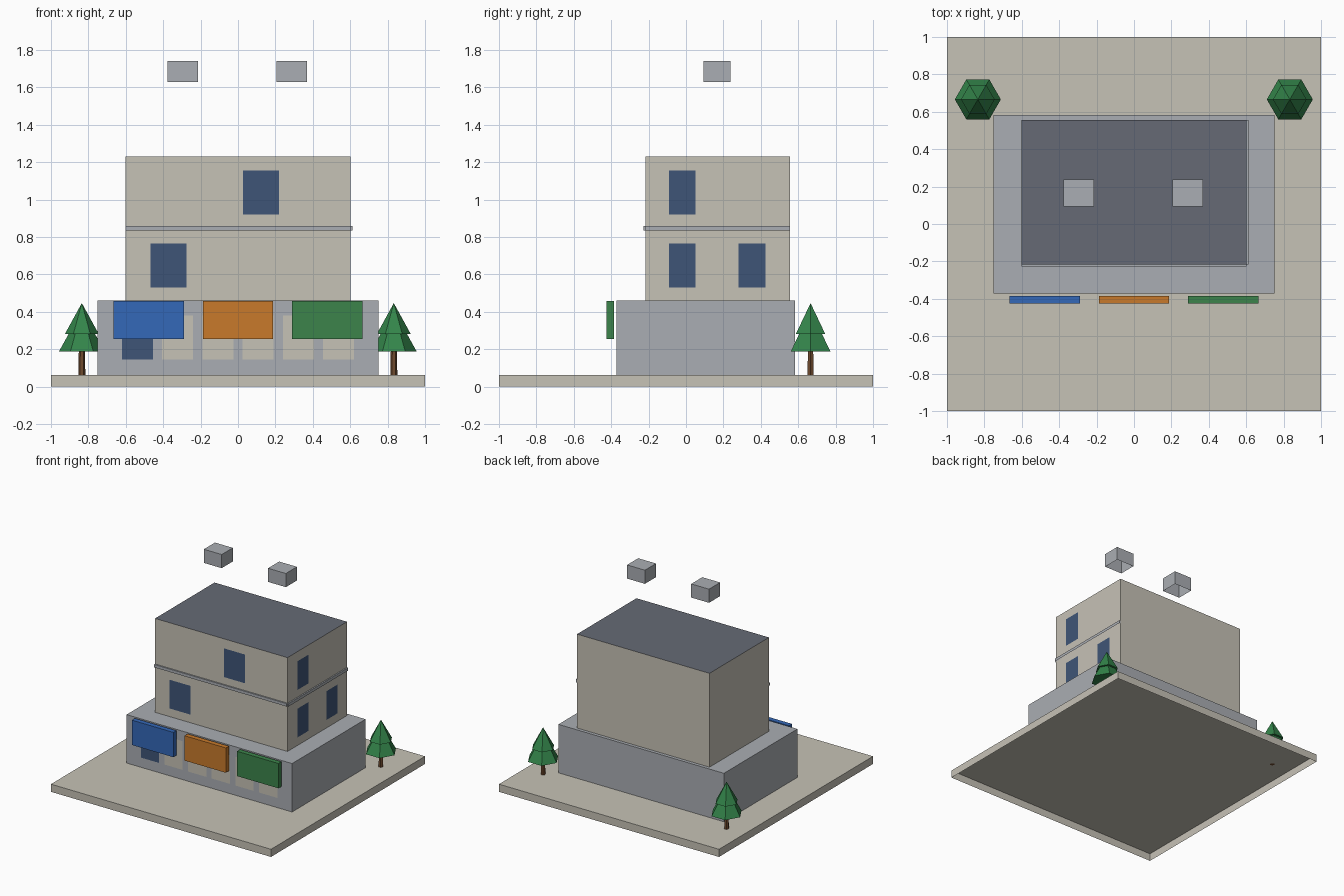
import bpy, bmesh
from math import radians
from mathutils import Matrix

if "Cube" in bpy.data.objects:
    bpy.data.objects.remove(bpy.data.objects["Cube"])


def material(name, hex_code):
    srgb = [int(hex_code[i:i + 2], 16) / 255 for i in (0, 2, 4)]
    rgba = [c / 12.92 if c < 0.04 else ((c + 0.055) / 1.055) ** 2.4 for c in srgb] + [1]
    mat = bpy.data.materials.new(name)
    mat.use_nodes = True
    mat.diffuse_color = rgba
    mat.node_tree.nodes["Principled BSDF"].inputs["Base Color"].default_value = rgba
    return mat


STONE = material("warm stone", "C6C2B6")
GREY = material("light grey", "AAAEB3")
ROOF = material("slate roof", "666A75")
GLASS = material("blue glass", "3F5577")
BLUE = material("awning blue", "3468B8")
ORANGE = material("awning orange", "C87A2B")
GREEN = material("awning green", "3C844B")
LEAF = material("leaf green", "33844A")
BARK = material("bark brown", "6E4A2E")


def finish(name, bm, *mats):
    mesh = bpy.data.meshes.new(name)
    bm.to_mesh(mesh)
    bm.free()
    for mat in mats:
        mesh.materials.append(mat)
    obj = bpy.data.objects.new(name, mesh)
    bpy.context.collection.objects.link(obj)
    return obj


def open_box(name, x, y, z, *mats):
    """Box from (min, max) ranges without underside; a second material goes on top."""
    bm = bmesh.new()
    size = Matrix.Diagonal((x[1] - x[0], y[1] - y[0], z[1] - z[0], 1))
    centre = Matrix.Translation([sum(r) / 2 for r in (x, y, z)])
    bmesh.ops.create_cube(bm, size=1, matrix=centre @ size)
    bm.normal_update()
    under = [f for f in bm.faces if f.normal.z < -0.5]
    bmesh.ops.delete(bm, geom=under, context="FACES")
    if len(mats) > 1:
        for f in bm.faces:
            f.material_index = int(f.normal.z > 0.5)
    return finish(name, bm, *mats)


def pane(name, centre, width, height, mat, side=False):
    """Flat upright pane facing the front, or +x when side is set."""
    bm = bmesh.new()
    turn = Matrix.Rotation(radians(90 if side else 0), 4, "Z") @ Matrix.Rotation(radians(90), 4, "X")
    size = Matrix.Diagonal((width, height, 1, 1))
    bmesh.ops.create_grid(bm, x_segments=1, y_segments=1, size=0.5,
                          matrix=Matrix.Translation(centre) @ turn @ size)
    return finish(name, bm, mat)


def cone(name, x, y, bottom, top, r1, r2, mat):
    bm = bmesh.new()
    bmesh.ops.create_cone(bm, cap_ends=True, segments=6, radius1=r1, radius2=r2, depth=top - bottom,
                          matrix=Matrix.Translation((x, y, (bottom + top) / 2))
                          @ Matrix.Rotation(radians(90), 4, "Z"))
    # Put a corner of the hexagon on the x axis
    far = max(v.co.x for v in bm.verts) - x
    if far < r1 * 0.95:
        bmesh.ops.rotate(bm, verts=bm.verts, cent=(x, y, 0),
                         matrix=Matrix.Rotation(radians(30), 3, "Z"))
    return finish(name, bm, mat)


# Ground slab, shop floor and upper block
open_box("ground_slab", (-1, 1), (-1, 1), (0, 0.063), STONE)
open_box("shop_floor", (-0.752, 0.752), (-0.372, 0.582), (0.063, 0.461), GREY)
WALL_X, WALL_Y = (-0.602, 0.602), (-0.217, 0.555)
open_box("upper_floors", WALL_X, WALL_Y, (0.461, 1.232), STONE, ROOF)

# Floor bands on the front and right walls
BAND = (0.834, 0.858)
open_box("front_band", WALL_X, (-0.228, -0.217), BAND, GREY)
open_box("side_band", (0.602, 0.613), WALL_Y, BAND, GREY)

# Shop windows, only the first one dark
for i in range(6):
    pane(f"shop_window_{i + 1}", ((i - 2.5) * 0.215, -0.376, 0.263), 0.166, 0.236,
         STONE if i else GLASS)

# Upper windows: lit panes match the wall, dark panes are glass
FRONT_DARK = {(0, 0), (1, 2)}
SIDE_DARK = {(0, 0), (0, 2), (1, 0)}
for floor, z in enumerate((0.648, 1.038)):
    for i in range(4):
        pane(f"front_window_{floor}_{i}", ((i - 1.5) * 0.248, -0.221, z), 0.192, 0.236,
             GLASS if (floor, i) in FRONT_DARK else STONE)
    for i in range(3):
        pane(f"side_window_{floor}_{i}", (0.606, 0.167 + (i - 1) * 0.187, z), 0.144, 0.236,
             GLASS if (floor, i) in SIDE_DARK else STONE, side=True)

# Awning boards
for i, (label, mat) in enumerate((("blue", BLUE), ("orange", ORANGE), ("green", GREEN))):
    x = (i - 1) * 0.478
    open_box(f"{label}_awning", (x - 0.188, x + 0.188), (-0.426, -0.386), (0.255, 0.459), mat)

# Roof units hovering above the block
for label, x in (("right", -0.295), ("left", 0.288)):
    open_box(f"{label}_roof_unit", (x - 0.081, x + 0.081), (0.094, 0.238), (1.63, 1.742), GREY)

# Trees behind the building
for label, x in (("right", -0.835), ("left", 0.833)):
    cone(f"{label}_trunk", x, 0.666, 0.063, 0.2, 0.019, 0.016, BARK)
    cone(f"{label}_lower_leaves", x, 0.666, 0.187, 0.41, 0.123, 0, LEAF)
    cone(f"{label}_upper_leaves", x, 0.666, 0.283, 0.447, 0.09, 0, LEAF)
